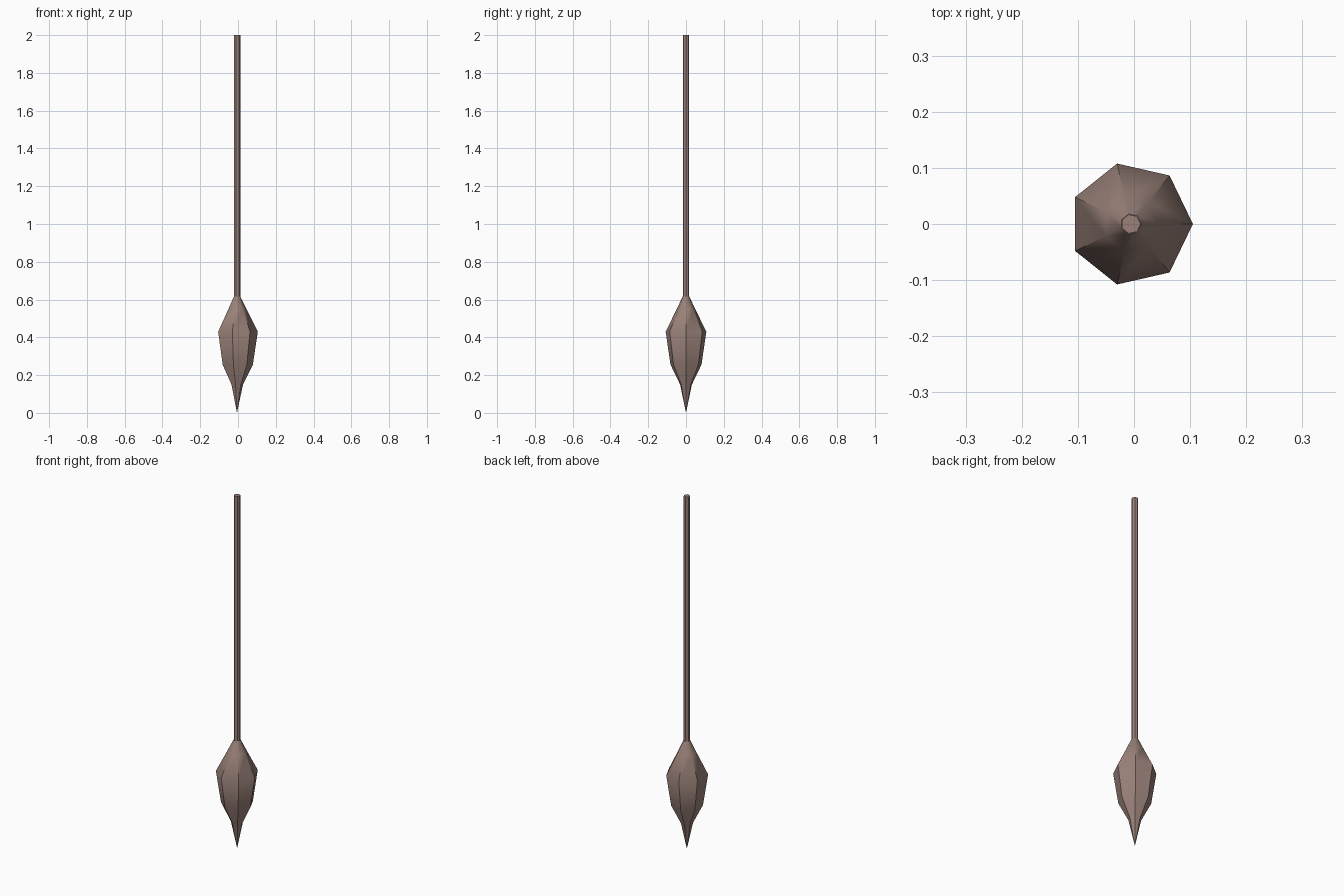
import bpy, bmesh, math

if "Cube" in bpy.data.objects:
    bpy.data.objects.remove(bpy.data.objects["Cube"])

SIDES = 7
CX = -0.0055  # heptagon offset so the bounds are centred on x = 0

wood = bpy.data.materials.new("brown")
wood.diffuse_color = (0.32, 0.22, 0.19, 1)
wood.use_nodes = True
wood.node_tree.nodes["Principled BSDF"].inputs["Base Color"].default_value = wood.diffuse_color


def lathe(name, profile, smooth_above=9.0):
    """Seven-sided turned form from (radius, z) points; radius 0 makes a point."""
    bm = bmesh.new()
    rings = []
    for r, z in profile:
        if r == 0:
            rings.append([bm.verts.new((CX, 0, z))] * SIDES)
        else:
            rings.append([bm.verts.new((CX + r * math.cos(a), r * math.sin(a), z))
                          for a in (2 * math.pi * i / SIDES for i in range(SIDES))])
    for lo, hi in zip(rings, rings[1:]):
        for i in range(SIDES):
            j = (i + 1) % SIDES
            bm.faces.new(dict.fromkeys((lo[i], lo[j], hi[j], hi[i])))
    for ring in (rings[0], rings[-1]):
        if len(set(ring)) > 1:
            bm.faces.new(ring)
    bmesh.ops.recalc_face_normals(bm, faces=bm.faces)
    # Creases run along the sides; rings and the neck blend smoothly
    for f in bm.faces:
        f.smooth = True
    for e in bm.edges:
        e.smooth = (e.calc_face_angle(0) < math.radians(35)
                    or (min(v.co.z for v in e.verts) > smooth_above
                        and e.calc_face_angle(0) < math.radians(50)))
    mesh = bpy.data.meshes.new(name)
    bm.to_mesh(mesh)
    bm.free()
    mesh.materials.append(wood)
    ob = bpy.data.objects.new(name, mesh)
    bpy.context.collection.objects.link(ob)
    return ob


# Bulbous pointed head
lathe("head", [(0, 0), (0.032, 0.15), (0.084, 0.255), (0.1105, 0.43),
               (0.05, 0.55), (0.0185, 0.615)], smooth_above=0.54)
# Long straight shaft
lathe("shaft", [(0.0175, 0.60), (0.0175, 2.0)])
